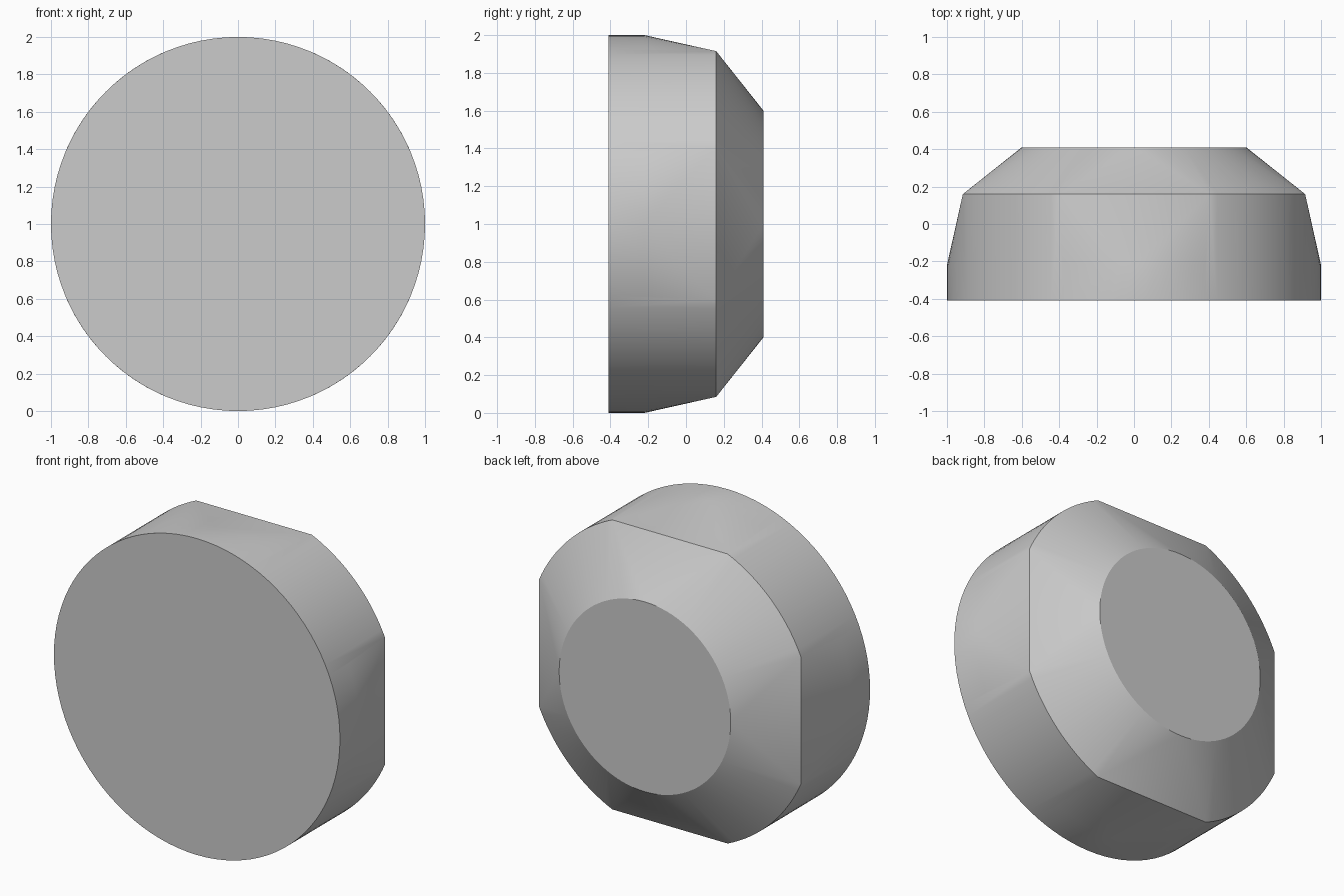
import bpy
import bmesh
from math import cos, sin, tau, acos, pi, radians

cube = bpy.data.objects.get("Cube")
if cube:
    bpy.data.objects.remove(cube, do_unlink=True)

SEGMENTS = 96
FRONT, RIM, SHOULDER, BACK = -0.41, -0.22, 0.16, 0.41
FLAT = 0.915        # distance of the four flat sides from the axis
BACK_RADIUS = 0.6

grey = bpy.data.materials.new("light grey")
grey.use_nodes = True
colour = (0.6, 0.6, 0.6, 1)
grey.diffuse_color = colour
grey.node_tree.nodes["Principled BSDF"].inputs["Base Color"].default_value = colour


def circle(radius, y):
    """Points of a full ring around the front-to-back axis."""
    return [(radius * cos(tau * i / SEGMENTS), y, 1 + radius * sin(tau * i / SEGMENTS))
            for i in range(SEGMENTS)]


def clipped_circle(y, steps=16):
    """Unit ring cut by four flat sides: only its corner arcs remain."""
    start = acos(FLAT)
    sweep = pi / 2 - 2 * start
    angles = [q * pi / 2 + start + sweep * i / steps
              for q in range(4) for i in range(steps + 1)]
    return [(cos(a), y, 1 + sin(a)) for a in angles]


# Knob body: round rim blending into a four-sided shoulder and a round back
bm = bmesh.new()
points = (circle(1, FRONT) + circle(1, RIM)
          + clipped_circle(SHOULDER) + circle(BACK_RADIUS, BACK))
for p in points:
    bm.verts.new(p)
bmesh.ops.convex_hull(bm, input=bm.verts[:])
bmesh.ops.dissolve_limit(bm, angle_limit=radians(0.1), verts=[], edges=bm.edges[:])
bmesh.ops.recalc_face_normals(bm, faces=bm.faces[:])

mesh = bpy.data.meshes.new("knob_body")
bm.to_mesh(mesh)
bm.free()
mesh.materials.append(grey)
body = bpy.data.objects.new("knob_body", mesh)
bpy.context.collection.objects.link(body)

# Soft curved sides, crisp front, shoulder and back edges
bpy.ops.object.select_all(action="DESELECT")
body.select_set(True)
bpy.context.view_layer.objects.active = body
bpy.ops.object.shade_smooth_by_angle(angle=radians(30))
